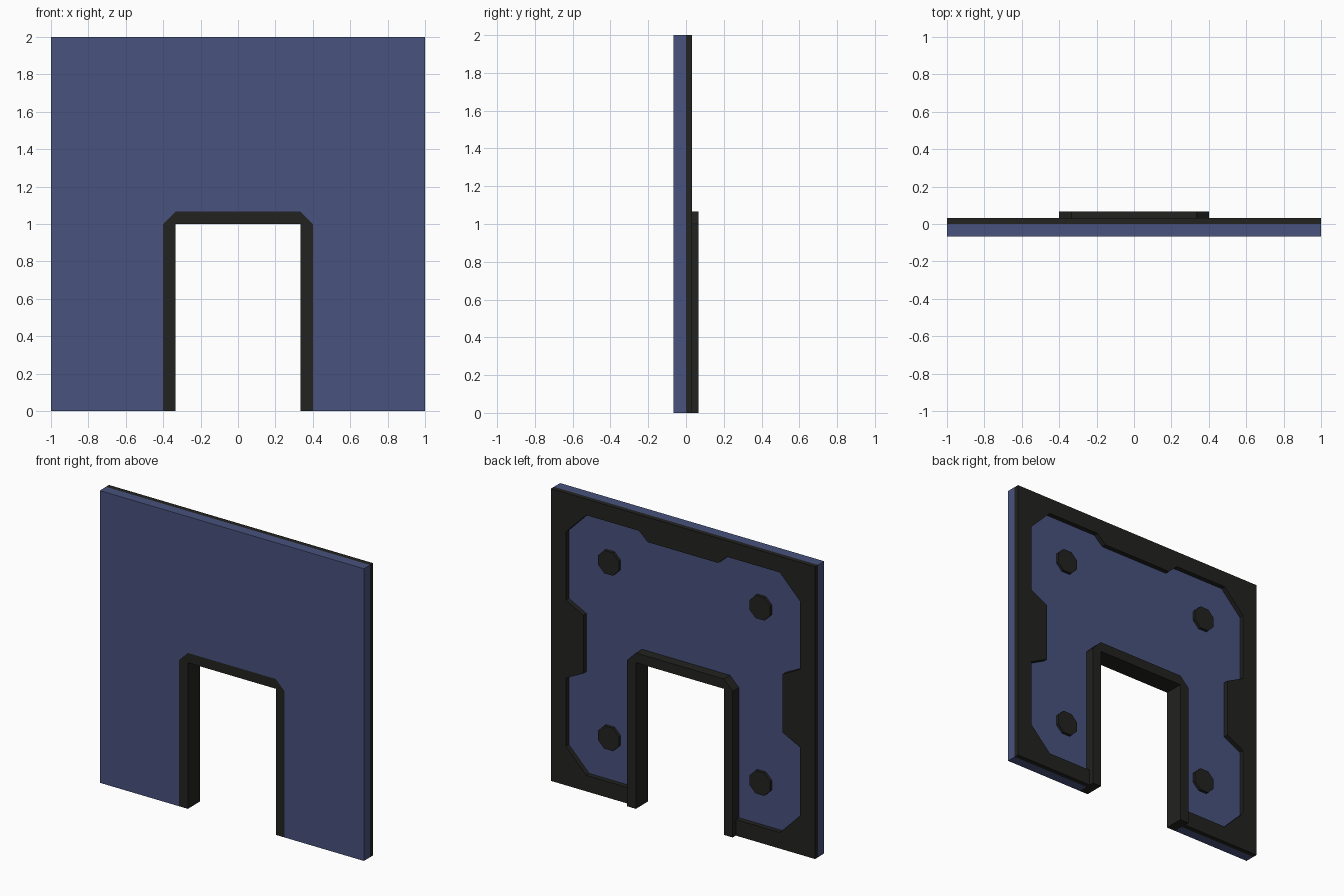
import bpy, bmesh, math

if "Cube" in bpy.data.objects:
    bpy.data.objects.remove(bpy.data.objects["Cube"])


def material(name, rgb):
    m = bpy.data.materials.new(name)
    m.diffuse_color = (*rgb, 1)
    m.use_nodes = True
    m.node_tree.nodes["Principled BSDF"].inputs["Base Color"].default_value = m.diffuse_color
    return m


BLUE = material("blue_paint", (0.065, 0.085, 0.21))
DARK = material("dark_metal", (0.016, 0.016, 0.015))


def mirrored(half):
    """Close a right-hand (x > 0) profile by mirroring it across x = 0."""
    return half + [(-x, z) for x, z in reversed(half)]


def slab(name, outline, y0, y1, mat):
    """Extrude an x-z outline from y0 to y1."""
    bm = bmesh.new()
    face = bm.faces.new([bm.verts.new((x, y0, z)) for x, z in outline])
    new = bmesh.ops.extrude_face_region(bm, geom=[face])["geom"]
    for v in new:
        if isinstance(v, bmesh.types.BMVert):
            v.co.y = y1
    bmesh.ops.recalc_face_normals(bm, faces=bm.faces)
    me = bpy.data.meshes.new(name)
    bm.to_mesh(me)
    bm.free()
    me.materials.append(mat)
    ob = bpy.data.objects.new(name, me)
    bpy.context.collection.objects.link(ob)
    return ob


# Shared outer edge of the doorway, right half, top to bottom
door_edge = [(0.333, 1.067), (0.4, 1.0), (0.4, 0)]

# Wall panel with doorway cut out
slab("wall_panel", mirrored(door_edge + [(1, 0), (1, 2)]), -0.067, 0, BLUE)

# Raised rear border with chamfered corners and tabs
inner = [(0.4, 0.11), (0.733, 0.11), (0.887, 0.267), (0.887, 0.733),
         (0.755, 0.8), (0.755, 1.2), (0.887, 1.267), (0.887, 1.733),
         (0.733, 1.89), (0.333, 1.89), (0.267, 1.83)]
outer = [(1, 2), (1, 0), (0.4, 0)]
left_inner = [(-x, z) for x, z in inner]
left_outer = [(-x, z) for x, z in outer]
slab("rear_border", outer + inner + left_inner[::-1] + left_outer[::-1],
     0, 0.033, DARK)

# Door frame running through the wall and proud at the back
slab("door_frame", mirrored(door_edge + [(0.333, 0), (0.333, 1.0)]),
     -0.067, 0.067, DARK)

# Octagonal bolts on the rear face
for side, sx in (("left", -1), ("right", 1)):
    for level, z in (("lower", 0.4), ("upper", 1.6)):
        ring = [(sx * 0.573 + 0.085 * math.cos(math.radians(22.5 + 45 * i)),
                 z + 0.085 * math.sin(math.radians(22.5 + 45 * i)))
                for i in range(8)]
        slab(f"{level}_{side}_bolt", ring, 0, 0.02, DARK)
